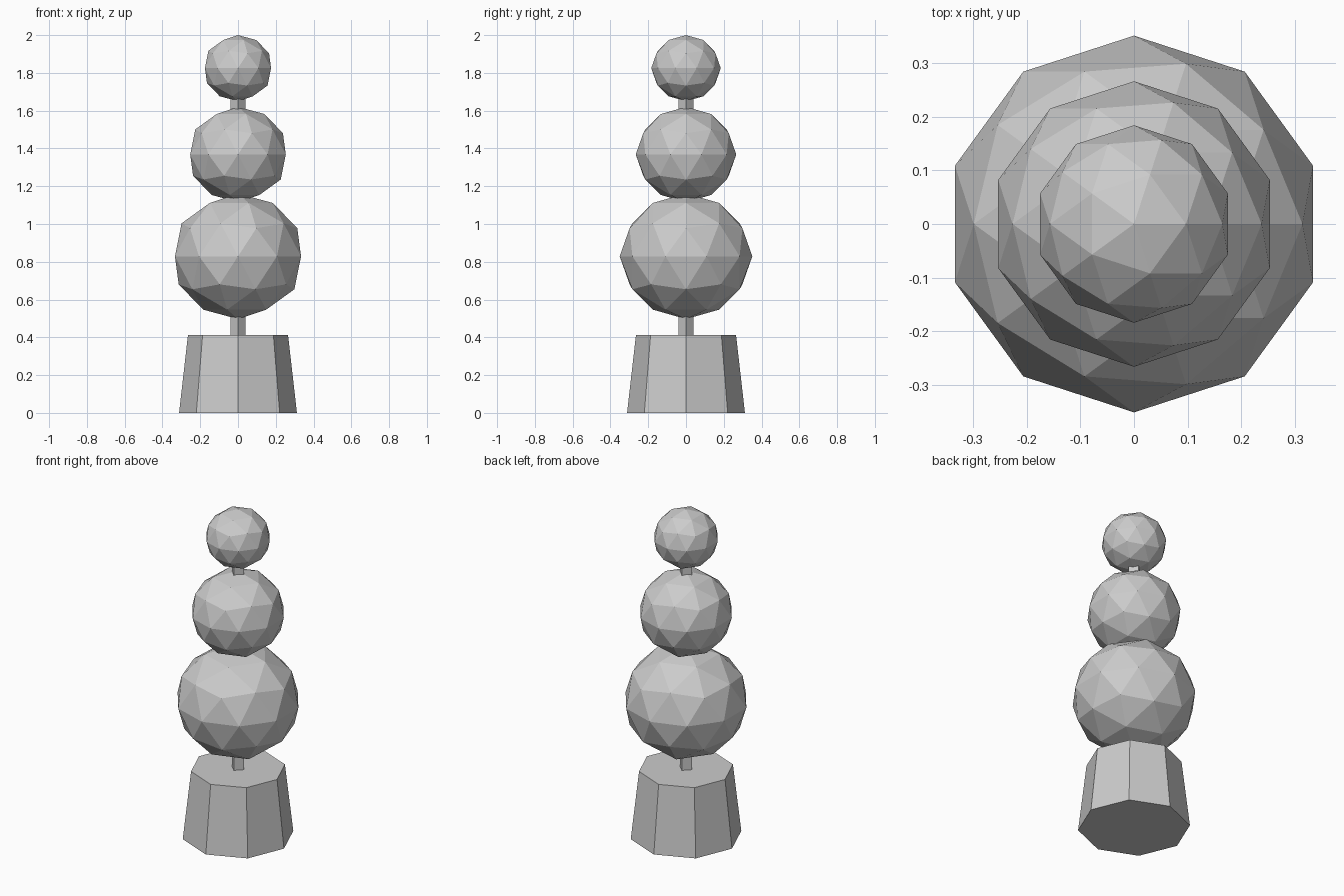
import bpy

cube = bpy.data.objects.get("Cube")
if cube:
    bpy.data.objects.remove(cube, do_unlink=True)

# One plain grey for every part
grey = bpy.data.materials.new("plain grey")
grey.use_nodes = True
colour = (0.6, 0.6, 0.6, 1.0)
grey.diffuse_color = colour
grey.node_tree.nodes["Principled BSDF"].inputs["Base Color"].default_value = colour


def finish(name):
    obj = bpy.context.object
    obj.name = name
    obj.data.materials.append(grey)
    return obj


def tapered(name, sides, r_bottom, r_top, z0, z1):
    bpy.ops.mesh.primitive_cone_add(vertices=sides, radius1=r_bottom, radius2=r_top,
                                    depth=z1 - z0, location=(0, 0, (z0 + z1) / 2))
    return finish(name)


def foliage(name, radius, half_height, z):
    bpy.ops.mesh.primitive_ico_sphere_add(subdivisions=2, radius=1, location=(0, 0, z))
    obj = finish(name)
    obj.scale = (radius, radius, half_height)
    return obj


# Eight-sided pot and thin square trunk
tapered("pot", 8, 0.312, 0.265, 0, 0.412)
tapered("trunk", 4, 0.041, 0.041, 0.40, 1.75)

# Three slightly flattened foliage balls
foliage("lower_foliage", 0.351, 0.332, 0.829)
foliage("middle_foliage", 0.266, 0.252, 1.368)
foliage("top_foliage", 0.184, 0.175, 1.825)
